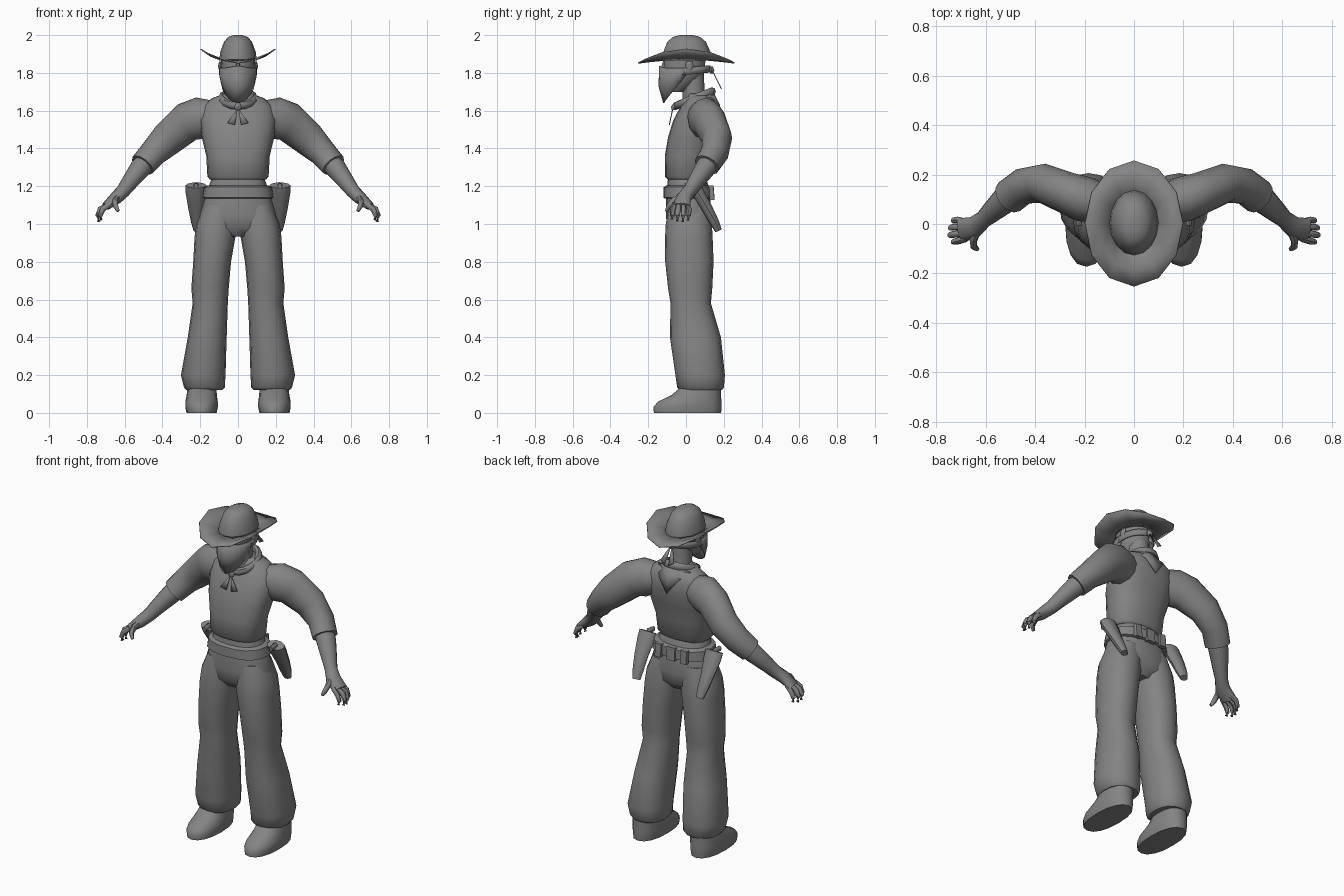
import bpy, bmesh, math
from mathutils import Vector

GREY = bpy.data.materials.new("plain grey")
GREY.diffuse_color = (0.23, 0.23, 0.23, 1)


def finish(name, bm, mirror=False, thick=0, angle=45):
    """Turn a bmesh into a shaded object, optionally mirrored or thickened."""
    bmesh.ops.recalc_face_normals(bm, faces=bm.faces)
    me = bpy.data.meshes.new(name)
    bm.to_mesh(me)
    bm.free()
    me.materials.append(GREY)
    ob = bpy.data.objects.new(name, me)
    bpy.context.collection.objects.link(ob)
    if thick:
        m = ob.modifiers.new("thickness", 'SOLIDIFY')
        m.thickness, m.offset = thick, 0
    if mirror:
        ob.modifiers.new("mirror", 'MIRROR').use_mirror_merge = False
    bpy.ops.object.select_all(action='DESELECT')
    bpy.context.view_layer.objects.active = ob
    ob.select_set(True)
    bpy.ops.object.shade_smooth_by_angle(angle=math.radians(angle))
    return ob


def skin(rings, closed=True, caps=True, loop=False):
    """Bridge rows of points into a surface."""
    bm = bmesh.new()
    rows = [[bm.verts.new(p) for p in r] for r in rings]
    n = len(rows[0])
    pairs = list(zip(rows, rows[1:])) + ([(rows[-1], rows[0])] if loop else [])
    for a, b in pairs:
        for i in range(n if closed else n - 1):
            j = (i + 1) % n
            bm.faces.new((a[i], a[j], b[j], b[i]))
    if caps:
        bm.faces.new(rows[0])
        bm.faces.new(rows[-1])
    return bm


def power(v, p):
    return math.copysign(abs(v) ** (2 / p), v)


def stack(name, rings, n=16, p=2.0, mirror=False, caps=True, **kw):
    """Loft of horizontal ovals: (z, cx, cy, rx, ry)."""
    rows = []
    for z, cx, cy, rx, ry in rings:
        angs = [2 * math.pi * i / n for i in range(n)]
        rows.append([(cx + rx * power(math.cos(a), p), cy + ry * power(math.sin(a), p), z)
                     for a in angs])
    return finish(name, skin(rows, caps=caps), mirror, **kw)


def tube(name, pts, n=12, mirror=False, loop=False):
    """Loft of ovals along a path: (x, y, z, horizontal radius, other radius)."""
    c = [Vector(q[:3]) for q in pts]
    rows, m = [], len(pts)
    for i, q in enumerate(pts):
        if loop:
            t = c[(i + 1) % m] - c[i - 1]
        else:
            t = c[min(i + 1, m - 1)] - c[max(i - 1, 0)]
        t.normalize()
        u = t.cross(Vector((0, 0, 1))).normalized()
        v = u.cross(t)
        rows.append([c[i] + u * q[3] * math.cos(2 * math.pi * k / n)
                     + v * q[4] * math.sin(2 * math.pi * k / n) for k in range(n)])
    return finish(name, skin(rows, caps=not loop, loop=loop), mirror)


def sheet(name, verts, faces, mirror=False):
    """Thin cloth piece from a few points."""
    bm = bmesh.new()
    vs = [bm.verts.new(v) for v in verts]
    for f in faces:
        bm.faces.new([vs[i] for i in f])
    return finish(name, bm, mirror, thick=0.005)


# Trousers: hips and flared legs
stack("trouser_hips", [
    (1.245, 0, 0.005, 0.138, 0.10), (1.20, 0, 0.01, 0.155, 0.11), (1.13, 0, 0.012, 0.178, 0.117),
    (1.05, 0, 0.015, 0.202, 0.122), (0.98, 0, 0.015, 0.205, 0.115), (0.935, 0, 0.015, 0.12, 0.075)],
    n=20, p=2.3)
stack("trouser_leg", [
    (1.10, 0.095, 0.015, 0.085, 0.105), (1.0, 0.113, 0.015, 0.108, 0.122),
    (0.93, 0.122, 0.015, 0.108, 0.126), (0.80, 0.137, 0.018, 0.10, 0.128),
    (0.66, 0.148, 0.022, 0.099, 0.117), (0.58, 0.147, 0.025, 0.093, 0.107),
    (0.40, 0.163, 0.05, 0.103, 0.135), (0.20, 0.184, 0.075, 0.118, 0.131),
    (0.135, 0.178, 0.077, 0.108, 0.124), (0.12, 0.178, 0.08, 0.095, 0.11)],
    p=2.25, mirror=True)

# Boots
stack("boot", [
    (0.0, 0.193, 0.008, 0.080, 0.178), (0.03, 0.193, 0.008, 0.086, 0.181),
    (0.06, 0.193, 0.02, 0.086, 0.168), (0.095, 0.192, 0.055, 0.08, 0.13),
    (0.15, 0.19, 0.085, 0.075, 0.10)], p=2.3, mirror=True)

# Shirt body
stack("shirt_body", [
    (1.235, 0, 0.003, 0.148, 0.10), (1.25, 0, 0.003, 0.162, 0.113), (1.36, 0, 0.01, 0.168, 0.122),
    (1.46, 0, 0.03, 0.192, 0.125), (1.55, 0, 0.055, 0.203, 0.122), (1.62, 0, 0.07, 0.19, 0.10),
    (1.665, 0, 0.075, 0.14, 0.075), (1.69, 0, 0.065, 0.075, 0.055)], n=20, p=2.4)

# Sleeves, forearms and hands
tube("sleeve", [
    (0.13, 0.08, 1.57, 0.08, 0.085), (0.20, 0.10, 1.56, 0.092, 0.112),
    (0.27, 0.125, 1.54, 0.085, 0.107), (0.37, 0.165, 1.453, 0.08, 0.092),
    (0.45, 0.152, 1.375, 0.074, 0.075), (0.505, 0.11, 1.312, 0.072, 0.068)], mirror=True)
tube("forearm", [
    (0.46, 0.14, 1.36, 0.055, 0.055), (0.52, 0.10, 1.292, 0.056, 0.055),
    (0.575, 0.05, 1.22, 0.044, 0.044), (0.608, 0.02, 1.175, 0.036, 0.038),
    (0.645, -0.012, 1.138, 0.043, 0.034), (0.70, -0.025, 1.093, 0.05, 0.022)], mirror=True)
for i, (y, x, z) in enumerate([(0.016, 0.728, 1.02), (-0.013, 0.74, 1.012),
                               (-0.042, 0.742, 1.015), (-0.07, 0.728, 1.025)]):
    tube(f"finger_{i + 1}", [
        (0.68, -0.02 + (y + 0.02) * 0.8, 1.105, 0.013, 0.014), (x - 0.012, y, 1.078, 0.014, 0.015),
        (x + 0.001, y - 0.002, 1.045, 0.0125, 0.013), (x - 0.004, y - 0.004, z, 0.008, 0.009)],
        n=8, mirror=True)
tube("thumb", [(0.632, -0.02, 1.145, 0.018, 0.02), (0.65, -0.065, 1.122, 0.016, 0.018),
               (0.648, -0.092, 1.095, 0.014, 0.014), (0.634, -0.102, 1.068, 0.009, 0.009)],
     n=8, mirror=True)

# Neck and head
stack("neck", [(1.64, 0, 0.045, 0.065, 0.065), (1.70, 0, 0.04, 0.056, 0.058),
               (1.80, 0, 0.03, 0.06, 0.065)], n=12)
stack("head", [
    (1.70, 0, -0.05, 0.04, 0.045), (1.735, 0, -0.035, 0.07, 0.075), (1.79, 0, -0.012, 0.086, 0.108),
    (1.85, 0, -0.008, 0.09, 0.112), (1.90, 0, 0, 0.088, 0.112)], n=14)
stack("nose", [(1.80, 0, -0.115, 0.018, 0.022), (1.835, 0, -0.115, 0.013, 0.018),
               (1.865, 0, -0.11, 0.008, 0.012)], n=6)
stack("ear", [(1.80, 0.09, 0.015, 0.008, 0.014), (1.835, 0.094, 0.018, 0.012, 0.022),
              (1.86, 0.092, 0.018, 0.008, 0.018)], n=8, mirror=True)

# Face scarf hanging to a point, with band, knot and tails behind the head
rows = [[], [], []]
for i in range(-6, 7):
    a = math.radians(95 * i / 6)
    low = 1.64 + 0.15 * abs(i / 6) ** 1.7
    top = 1.825 + 0.012 * math.cos(a) ** 8
    for row, f, push in zip(rows, (0, 0.55, 1), (0, 0.003, -0.022)):
        row.append(((0.097 + push * 0.3) * math.sin(a), -0.01 - (0.13 + push) * math.cos(a),
                    top + (low - top) * f))
finish("face_scarf", skin(rows, closed=False, caps=False), thick=0.005)
band = []
for h in (0.0, 0.038):
    band.append([(0.098 * math.sin(a), 0.003 - 0.124 * math.cos(a),
                  1.79 + h - 0.012 * math.cos(a))
                 for a in [2 * math.pi * k / 20 for k in range(20)]])
finish("scarf_band", skin(band, caps=False), thick=0.006)
stack("scarf_knot", [(1.798, 0, 0.135, 0.012, 0.008), (1.815, 0, 0.135, 0.022, 0.015),
                     (1.835, 0, 0.133, 0.012, 0.008)], n=8)
sheet("scarf_tail", [(0.003, 0.135, 1.82), (0.012, 0.188, 1.715), (0.045, 0.178, 1.735)],
      [(0, 1, 2)], mirror=True)

# Hat crown and brim, brim turned up at the sides
stack("hat_crown", [
    (1.865, 0, 0.005, 0.10, 0.132), (1.91, 0, 0.005, 0.094, 0.125), (1.965, 0, 0.003, 0.074, 0.102),
    (1.99, 0, 0.003, 0.052, 0.072), (2.0, 0, 0.003, 0.022, 0.035)], angle=60)
brim = []
for s in (0, 0.5, 1):
    row = []
    for k in range(12):
        a = 2 * math.pi * k / 12
        side, ends = math.cos(a) ** 2, math.sin(a) ** 2
        z = 1.868 + side * 0.058 * s ** 1.5 - ends * 0.016 * s
        row.append(((0.092 + 0.106 * s) * math.cos(a), 0.002 + (0.125 + 0.13 * s) * math.sin(a), z))
    brim.append(row)
finish("hat_brim", skin(brim, caps=False), thick=0.006)

# Neckerchief: rolled collar, front bow and back flap
collar = []
for k in range(16):
    a = 2 * math.pi * k / 16
    collar.append((0.085 * math.sin(a), 0.045 - 0.093 * math.cos(a),
                   1.665 - 0.037 * math.cos(a), 0.02, 0.022))
tube("neckerchief_collar", collar, n=8, loop=True)
stack("neckerchief_knot", [(1.603, 0, -0.063, 0.013, 0.012), (1.62, 0, -0.062, 0.02, 0.018),
                           (1.64, 0, -0.055, 0.013, 0.012)], n=8)
sheet("neckerchief_tail", [(0.002, -0.07, 1.612), (0.016, -0.088, 1.525), (0.056, -0.086, 1.535)],
      [(0, 1, 2)], mirror=True)
sheet("neckerchief_flap", [
    (-0.11, 0.11, 1.675), (0, 0.142, 1.70), (0.11, 0.11, 1.675),
    (-0.06, 0.17, 1.625), (0, 0.177, 1.63), (0.06, 0.17, 1.625), (0, 0.185, 1.545)],
    [(0, 1, 4, 3), (1, 2, 5, 4), (3, 4, 6), (4, 5, 6)])

# Gun belt with loops at the back
stack("belt", [(1.135, 0, 0.012, 0.178, 0.122), (1.14, 0, 0.012, 0.188, 0.132),
               (1.195, 0, 0.012, 0.178, 0.13), (1.205, 0, 0.012, 0.16, 0.115)], n=20, p=2.3)
for x, w in ((0.0, 0.03), (0.085, 0.022), (-0.085, 0.022)):
    stack("belt_loop", [(1.128, x, 0.138, w, 0.014), (1.205, x, 0.132, w, 0.014)], n=8, p=6)

# Holsters slanting back on both hips, with grips at the top
tube("holster", [
    (0.222, 0.045, 1.205, 0.055, 0.034), (0.222, 0.065, 1.165, 0.055, 0.034),
    (0.222, 0.11, 1.085, 0.042, 0.03), (0.216, 0.15, 1.01, 0.033, 0.025),
    (0.212, 0.172, 0.965, 0.024, 0.018)], n=10, mirror=True).rotation_euler = (0, 0, 0)
tube("pistol_grip", [(0.222, 0.075, 1.17, 0.014, 0.02), (0.222, 0.035, 1.205, 0.013, 0.018),
                     (0.222, -0.005, 1.2, 0.012, 0.016)], n=8, mirror=True)
